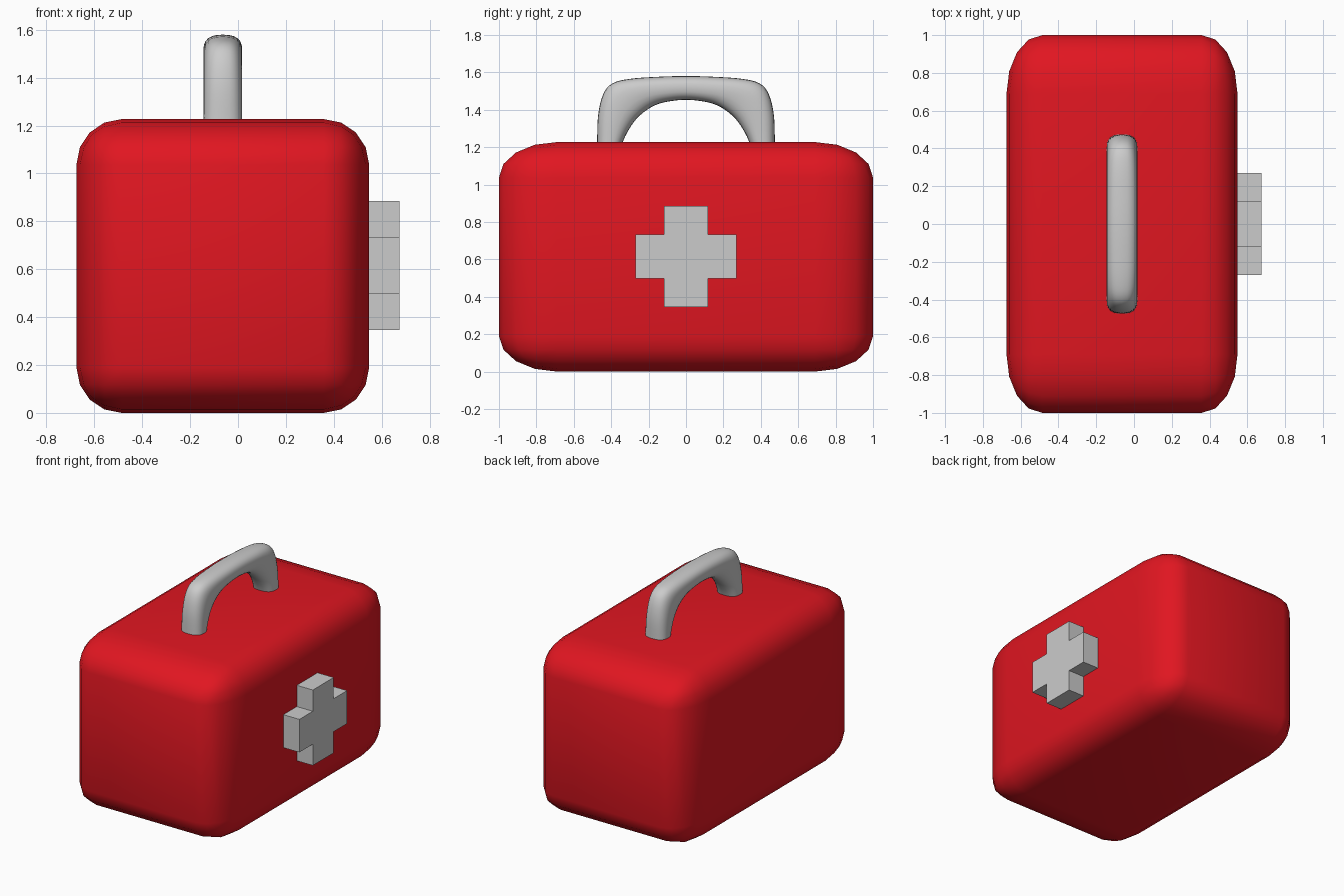
import bpy, bmesh, math
from mathutils import Matrix, Vector

if "Cube" in bpy.data.objects:
    bpy.data.objects.remove(bpy.data.objects["Cube"])

CX, H = -0.0635, 1.227   # body centre in x, body height


def make_object(name, bm, smooth=True):
    bmesh.ops.recalc_face_normals(bm, faces=bm.faces[:])
    for f in bm.faces:
        f.smooth = smooth
    mesh = bpy.data.meshes.new(name)
    bm.to_mesh(mesh)
    bm.free()
    obj = bpy.data.objects.new(name, mesh)
    bpy.context.collection.objects.link(obj)
    return obj


# Case body: rounded cube stretched along y
bm = bmesh.new()
bmesh.ops.create_cube(bm, size=1)
bmesh.ops.bevel(bm, geom=bm.edges[:], offset=0.155, segments=4,
                profile=0.5, affect='EDGES')
bmesh.ops.transform(bm, verts=bm.verts[:],
                    matrix=Matrix.Translation((CX, 0, H / 2)) @ Matrix.Diagonal((1.223, 2, H, 1)))
body = make_object("case_body", bm)
red = bpy.data.materials.new("red_shell")
red.diffuse_color = (0.75, 0.008, 0.015, 1)
red.use_nodes = True
red.node_tree.nodes["Principled BSDF"].inputs["Base Color"].default_value = red.diffuse_color
body.data.materials.append(red)

# Handle: outer and inner outline pairs (y, z, y, z), from foot to middle
half = [(.475, 1.17, .355, 1.17), (.475, 1.23, .337, 1.23), (.47, 1.37, .31, 1.286),
        (.444, 1.48, .27, 1.345), (.395, 1.54, .215, 1.395), (.3, 1.565, .15, 1.43),
        (.15, 1.576, .075, 1.447), (0, 1.58, 0, 1.453)]
pts = [Vector(p) for p in half]
pts += [Vector((-a, b, -c, d)) for a, b, c, d in half[-2::-1]]


def smooth_path(p, steps):
    out = []
    for i in range(len(p) - 1):
        a, b, c, d = p[max(i - 1, 0)], p[i], p[i + 1], p[min(i + 2, len(p) - 1)]
        for k in range(steps):
            t = k / steps
            out.append(0.5 * (2 * b + (c - a) * t + (2 * a - 5 * b + 4 * c - d) * t * t
                              + (3 * b - a - 3 * c + d) * t ** 3))
    return out + [p[-1]]


bm = bmesh.new()
N = 24
rings = []
for oy, oz, iy, iz in smooth_path(pts, 4):
    ring = []
    for k in range(N):
        c, s = math.cos(math.tau * k / N), math.sin(math.tau * k / N)
        u = math.copysign(abs(c) ** 0.8, c)
        v = 0.5 + 0.5 * math.copysign(abs(s) ** 0.8, s)
        ring.append(bm.verts.new((CX + 0.081 * u, iy + (oy - iy) * v, iz + (oz - iz) * v)))
    rings.append(ring)
for r0, r1 in zip(rings, rings[1:]):
    for k in range(N):
        j = (k + 1) % N
        bm.faces.new((r0[k], r0[j], r1[j], r1[k]))
bm.faces.new(rings[0])
bm.faces.new(rings[-1])
make_object("handle", bm)

# Raised cross on the right side
a, b = 0.118, 0.27
bm = bmesh.new()
quarter = [(b, -a), (b, a), (a, a)]
outline = []
for y, z in quarter:
    outline.append((y, z))
for _ in range(3):
    quarter = [(-z, y) for y, z in quarter]
    outline += quarter
face = bm.faces.new([bm.verts.new((0.5, y, z + H / 2 + 0.002)) for y, z in outline])
ext = bmesh.ops.extrude_face_region(bm, geom=[face], use_keep_orig=True)
bmesh.ops.translate(bm, vec=(0.175, 0, 0),
                    verts=[g for g in ext["geom"] if isinstance(g, bmesh.types.BMVert)])
make_object("raised_cross", bm, smooth=False)
